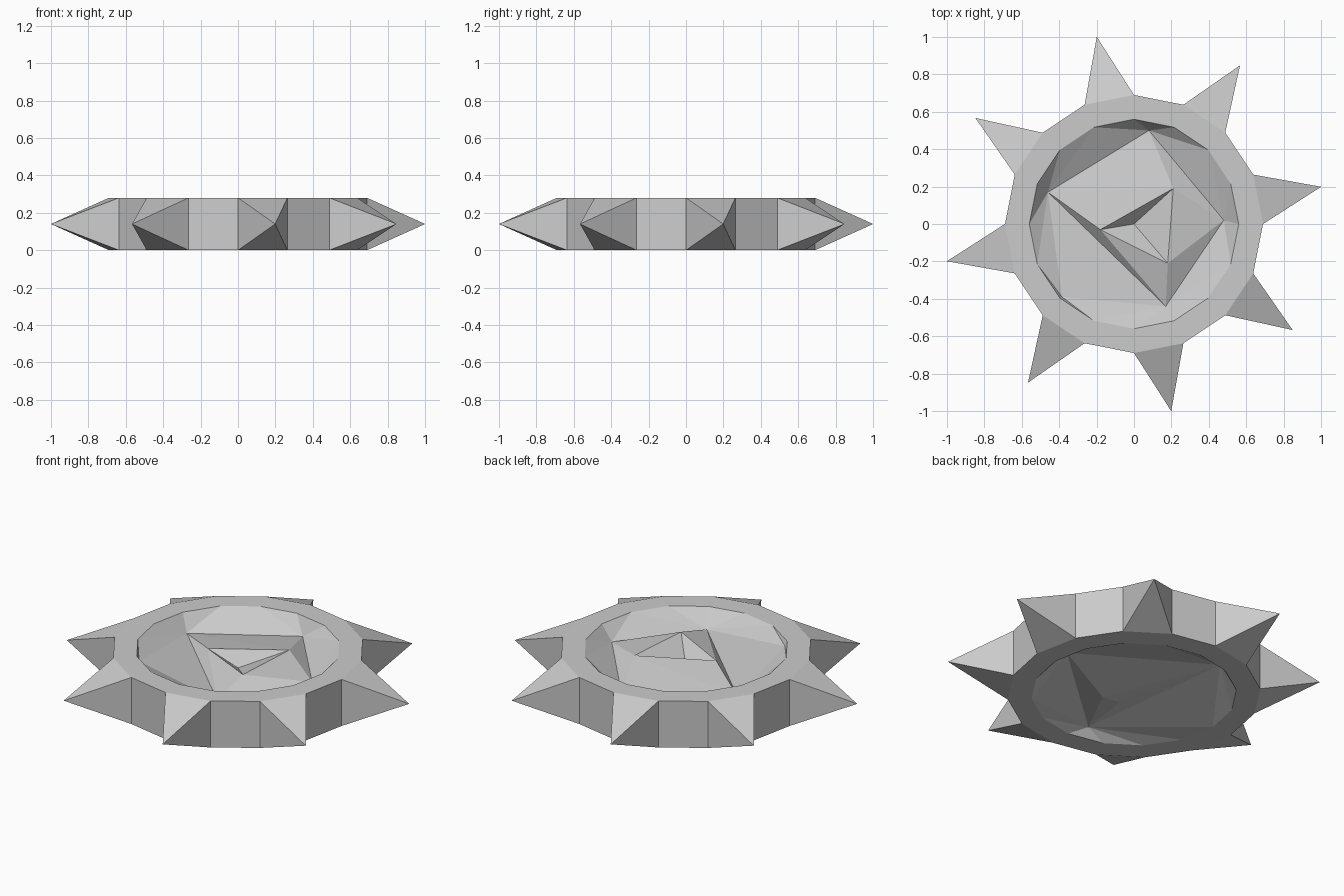
import bpy, bmesh, math

if "Cube" in bpy.data.objects:
    bpy.data.objects.remove(bpy.data.objects["Cube"])

N, H = 16, 0.28
R_OUT, R_IN, R_TIP = 0.69, 0.56, 1.02


def polar(r, i, z):
    a = math.tau * i / N
    return (r * math.cos(a), r * math.sin(a), z)


def make_object(name, bm):
    mesh = bpy.data.meshes.new(name)
    bm.to_mesh(mesh)
    bm.free()
    ob = bpy.data.objects.new(name, mesh)
    bpy.context.collection.objects.link(ob)
    return ob


# Sixteen-sided ring with a spike drawn out of every other outer face
bm = bmesh.new()
profile = [(R_OUT, 0), (R_OUT, H), (R_IN, H), (R_IN, 0)]
loops = [[bm.verts.new(polar(r, i, z)) for i in range(N)] for r, z in profile]
for k in range(4):
    a, b = loops[k], loops[(k + 1) % 4]
    for i in range(N):
        j = (i + 1) % N
        quad = [a[i], a[j], b[j], b[i]]
        if k == 0 and i % 2 == 0:
            tip = bm.verts.new(polar(R_TIP, i + 0.5, H / 2))
            for n in range(4):
                bm.faces.new((quad[n], quad[(n + 1) % 4], tip))
        else:
            bm.faces.new(quad)
bmesh.ops.recalc_face_normals(bm, faces=bm.faces)
make_object("spiked_ring", bm)


def rough_core(name, rim_z, points, faces, outer, up):
    """Rough facets in the middle, fanned out to the ring's inner rim."""
    bm = bmesh.new()
    rim = [bm.verts.new(polar(R_IN, i, rim_z)) for i in range(N)]
    pts = [bm.verts.new(p) for p in points]
    for f in faces:
        bm.faces.new([pts[i] for i in f])

    # Each rim edge joins the nearest outer point
    def nearest(i):
        mid = (rim[i % N].co + rim[(i + 1) % N].co) / 2
        return min(outer, key=lambda k: (pts[k].co.xy - mid.xy).length)

    for i in range(N):
        a, b = nearest(i), nearest(i + 1)
        corner = rim[(i + 1) % N]
        bm.faces.new((rim[i], corner, pts[a]))
        if a != b:
            bm.faces.new((corner, pts[b], pts[a]))

    # Every facet faces outward, away from the ring's middle
    bm.normal_update()
    for f in bm.faces:
        if f.normal.z * up < 0:
            f.normal_flip()
    make_object(name, bm)


# Upper rough surface: central pit, raised triangle, low outer ring
top_pts = [(0, 0, .165),
           (-.18, -.03, .245), (.21, .19, .256), (.18, -.21, .253),
           (-.46, .17, .185), (.08, .5, .185), (.48, .02, .2),
           (.17, -.44, .183), (-.385, -.39, .25)]
top_faces = [(0, 1, 2), (0, 2, 3), (0, 3, 1), (4, 5, 2), (4, 2, 1),
             (5, 6, 2), (2, 6, 3), (6, 7, 3), (7, 1, 3), (7, 4, 1), (4, 8, 7)]
rough_core("upper_rough_core", H, top_pts, top_faces, (4, 5, 6, 7, 8), 1)

# Lower rough surface: a shallow irregular hollow
low_pts = [(-.26, .42, .095), (.465, -.015, .095), (-.095, -.5, .05),
           (.076, -.174, .03), (-.03, -.157, .03)]
low_faces = [(0, 1, 3), (0, 3, 4), (0, 4, 2), (4, 3, 2), (3, 1, 2)]
rough_core("lower_rough_core", 0, low_pts, low_faces, (0, 1, 2), -1)
